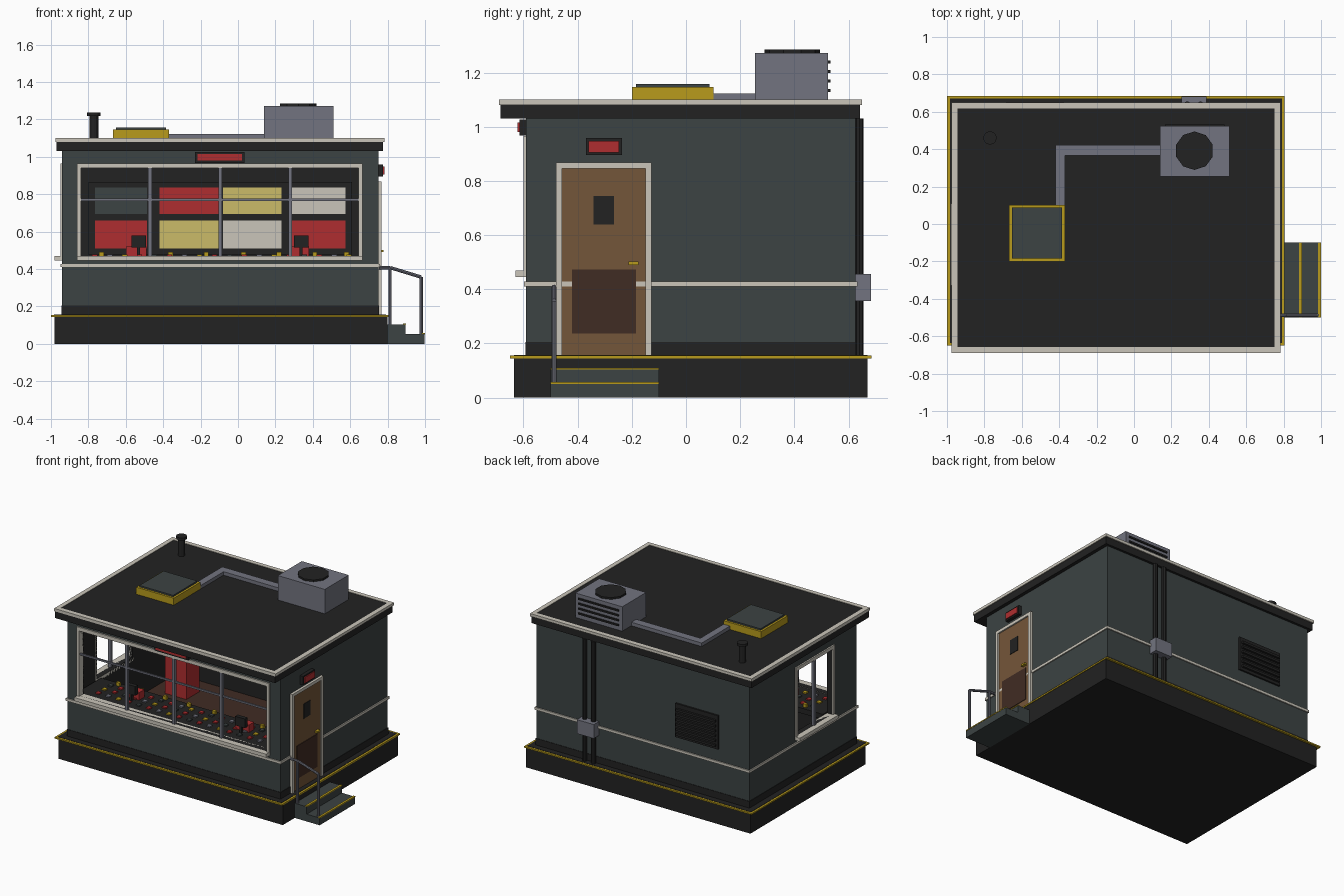
import bpy, bmesh, math
from mathutils import Vector

cube = bpy.data.objects.get("Cube")
if cube:
    bpy.data.objects.remove(cube, do_unlink=True)


def colour(name, r, g, b):
    m = bpy.data.materials.new(name)
    m.use_nodes = True
    m.diffuse_color = (r, g, b, 1)
    m.node_tree.nodes["Principled BSDF"].inputs["Base Color"].default_value = (r, g, b, 1)
    return m


GREEN = colour("slate_green", .045, .056, .056)
BLACK = colour("charcoal", .016, .016, .016)
CREAM = colour("cream", .59, .56, .49)
GREY = colour("steel_grey", .17, .175, .215)
RED = colour("signal_red", .43, .027, .029)
GOLD = colour("safety_yellow", .48, .33, .012)
PALE = colour("pale_yellow", .6, .5, .14)
WOOD = colour("door_brown", .175, .093, .041)
DARKWOOD = colour("dark_brown", .051, .025, .017)


def finish(name, bm, mat):
    me = bpy.data.meshes.new(name)
    bm.to_mesh(me)
    bm.free()
    me.materials.append(mat)
    ob = bpy.data.objects.new(name, me)
    bpy.context.collection.objects.link(ob)
    return ob


def box(name, mat, x, y, z):
    """Box from (min, max) pairs."""
    bm = bmesh.new()
    bmesh.ops.create_cube(bm, size=1)
    for v in bm.verts:
        v.co = [r[0] if c < 0 else r[1] for c, r in zip(v.co, (x, y, z))]
    return finish(name, bm, mat)


def tube(name, mat, a, b, r, sides=8):
    a, b = Vector(a), Vector(b)
    bm = bmesh.new()
    bmesh.ops.create_cone(bm, cap_ends=True, segments=sides, radius1=r, radius2=r, depth=(b - a).length)
    turn = (b - a).to_track_quat('Z', 'Y').to_matrix()
    for v in bm.verts:
        v.co = turn @ v.co + (a + b) / 2
    return finish(name, bm, mat)


def ring(name, mat, x, y, z, w):
    """Flat rectangular border lying in the xy plane."""
    box(name + "_front", mat, x, (y[0], y[0] + w), z)
    box(name + "_back", mat, x, (y[1] - w, y[1]), z)
    box(name + "_right", mat, (x[0], x[0] + w), (y[0] + w, y[1] - w), z)
    box(name + "_left", mat, (x[1] - w, x[1]), (y[0] + w, y[1] - w), z)


# Foundation and floor
box("foundation", BLACK, (-.98, .8), (-.635, .67), (0, .147))
box("foundation_trim", GOLD, (-1, .805), (-.65, .685), (.145, .155))
box("foundation_deck", BLACK, (-.985, .79), (-.635, .67), (.15, .157))
box("floor", DARKWOOD, (-.9, .71), (-.55, .585), (.155, .163))

# Hollow walls with a front and a side opening
WX, WY = (-.94, .75), (-.59, .625)
walls = box("walls", GREEN, WX, WY, (.155, 1.03))
walls.data.materials.append(BLACK)
cutters = [
    box("cut_room", BLACK, (-.9, .71), (-.55, .585), (.157, 1.0)),
    box("cut_front", BLACK, (-.84, .645), (-.7, -.5), (.47, .94)),
    box("cut_side", BLACK, (-1.1, -.85), (-.31, .09), (.47, .94)),
]
bpy.context.view_layer.objects.active = walls
for c in cutters:
    mod = walls.modifiers.new("cut", 'BOOLEAN')
    mod.operation, mod.solver, mod.object = 'DIFFERENCE', 'EXACT', c
    bpy.ops.object.modifier_apply(modifier=mod.name)
    bpy.data.objects.remove(c, do_unlink=True)
for p in walls.data.polygons:
    c = p.center
    inside = WX[0] + .001 < c.x < WX[1] - .001 and WY[0] + .001 < c.y < WY[1] - .001
    p.material_index = 1 if inside and .156 < c.z < 1.02 else 0

# Wall skirting and belt line
ring("skirting", BLACK, (-.943, .753), (-.593, .628), (.155, .205), .01)
ring("belt_line", CREAM, (-.948, .758), (-.598, .633), (.41, .428), .012)

# Roof
box("roof_slab", BLACK, (-.97, .775), (-.685, .642), (1.03, 1.08))
box("roof_top", BLACK, (-.95, .755), (-.66, .625), (1.08, 1.097))
ring("roof_edge", CREAM, (-.975, .782), (-.69, .65), (1.08, 1.1), .032)

# Front window
box("front_sill", CREAM, (-.86, .665), (-.63, -.55), (.445, .47))
box("front_head", CREAM, (-.86, .665), (-.6, -.55), (.94, .965))
for x in (-.86, .645):
    box("front_jamb", CREAM, (x, x + .02), (-.6, -.55), (.47, .94))
for x in (-.47, -.095, .28):
    box("front_mullion", GREY, (x - .01, x + .01), (-.597, -.575), (.47, .94))
box("front_crossbar", GREY, (-.84, .645), (-.592, -.58), (.764, .776))

# Side window
box("side_sill", CREAM, (-.98, -.9), (-.33, .11), (.445, .47))
box("side_head", CREAM, (-.95, -.9), (-.33, .11), (.94, .965))
for y in (-.33, .09):
    box("side_jamb", CREAM, (-.95, -.9), (y, y + .02), (.47, .94))
box("side_mullion", GREY, (-.946, -.925), (-.12, -.1), (.47, .94))

# Lit signs over window and door
box("front_sign_case", BLACK, (-.23, .035), (-.615, -.59), (.968, 1.027))
box("front_sign_face", RED, (-.217, .022), (-.622, -.615), (.98, 1.015))
box("door_sign_case", BLACK, (.75, .775), (-.37, -.237), (.895, .958))
box("door_sign_face", RED, (.775, .782), (-.36, -.247), (.905, .948))

# Door
box("door", WOOD, (.745, .758), (-.457, -.15), (.157, .846))
for y in (-.48, -.15):
    box("door_jamb", CREAM, (.745, .768), (y, y + .023), (.157, .868))
box("door_head", CREAM, (.745, .768), (-.457, -.15), (.846, .868))
box("door_window", BLACK, (.757, .762), (-.342, -.265), (.64, .745))
box("door_kick_plate", DARKWOOD, (.757, .762), (-.42, -.185), (.237, .473))
box("door_handle", GOLD, (.757, .778), (-.212, -.176), (.49, .502))

# Steps with yellow nosings
for i, (x, z) in enumerate(((.895, .105), (.998, .052))):
    box("step", GREEN, (.8, x), (-.5, -.1), (0, z))
    box("step_nosing", GOLD, (x - .014, x + .002), (-.5, -.1), (z - .002, z + .005))

# Handrail
rail = [(.755, -.487, .408), (.813, -.487, .408), (.98, -.487, .357)]
tube("rail_wall_stub", GREY, rail[0], rail[1], .009)
tube("rail_slope", GREY, rail[1], rail[2], .009)
tube("rail_upper_post", GREY, (.813, -.487, .1), rail[1], .009)
tube("rail_lower_post", GREY, (.98, -.487, .05), rail[2], .009)

# Roof hatch
box("hatch_curb", GOLD, (-.667, -.37), (-.2, .102), (1.095, 1.147))
box("hatch_lid", GREEN, (-.652, -.385), (-.185, .087), (1.147, 1.158))

# Cooling unit, fan and duct
box("cooling_unit", GREY, (.138, .51), (.255, .525), (1.095, 1.272))
tube("cooling_fan", BLACK, (.323, .392, 1.27), (.323, .392, 1.285), .103, 10)
for i in range(4):
    z = 1.128 + i * .035
    box("cooling_louver", BLACK, (.165, .483), (.525, .533), (z, z + .012))
box("duct_run", GREY, (-.42, .138), (.365, .422), (1.095, 1.122))
box("duct_drop", GREY, (-.42, -.37), (.102, .365), (1.095, 1.122))

# Vent pipe
tube("vent_pipe", BLACK, (-.77, .46, 1.09), (-.77, .46, 1.22), .023, 12)
tube("vent_cap", BLACK, (-.77, .46, 1.218), (-.77, .46, 1.236), .036, 12)

# Rear conduits, junction box and louvred vent
for x in (.285, .355):
    tube("conduit", BLACK, (x, .64, .155), (x, .64, 1.03), .016)
box("junction_box", GREY, (.253, .388), (.625, .683), (.357, .457))
box("rear_vent", BLACK, (-.7, -.36), (.625, .637), (.515, .757))
for i in range(6):
    z = .535 + i * .035
    box("rear_vent_slat", BLACK, (-.685, -.375), (.637, .652), (z, z + .016))

# Status board on the rear inside wall
box("status_board", BLACK, (-.8, .61), (.56, .585), (.475, .865))
columns = ((-.765, -.487), (-.42, -.105), (-.08, .232), (.29, .575))
rows = (((.695, .835), (GREEN, RED, PALE, CREAM)), ((.51, .66), (RED, PALE, CREAM, RED)))
for z, mats in rows:
    for x, mat in zip(columns, mats):
        box("status_panel", mat, x, (.552, .56), z)

# Control desk with rows of buttons
box("desk_top", BLACK, (-.89, .7), (-.55, -.28), (.43, .468))
box("desk_front", BLACK, (-.87, .68), (-.53, -.33), (.163, .43))
for row in range(3):
    for i in range(18):
        x, y = -.78 + i * .08, -.5 + row * .07
        mat = (RED, GREY, GOLD, RED, GREEN)[(i + 2 * row) % 5]
        box("desk_button", mat, (x, x + .028), (y, y + .028), (.468, .477))
for x in (-.73, -.55, -.36, -.17, .03, .22, .41, .58):
    box("desk_lever", GOLD, (x - .013, x + .013), (-.32, -.3), (.468, .492))

# Desk phones and small monitors
for x in (-.545, .325):
    box("phone", RED, (x - .055, x + .055), (-.42, -.36), (.468, .522))
    box("monitor", BLACK, (x - .025, x + .052), (-.46, -.43), (.515, .58))
    box("monitor_stand", BLACK, (x + .005, x + .02), (-.455, -.435), (.468, .515))

# Storage cabinet
box("cabinet", RED, (-.79, -.62), (.3, .45), (.163, .43))
